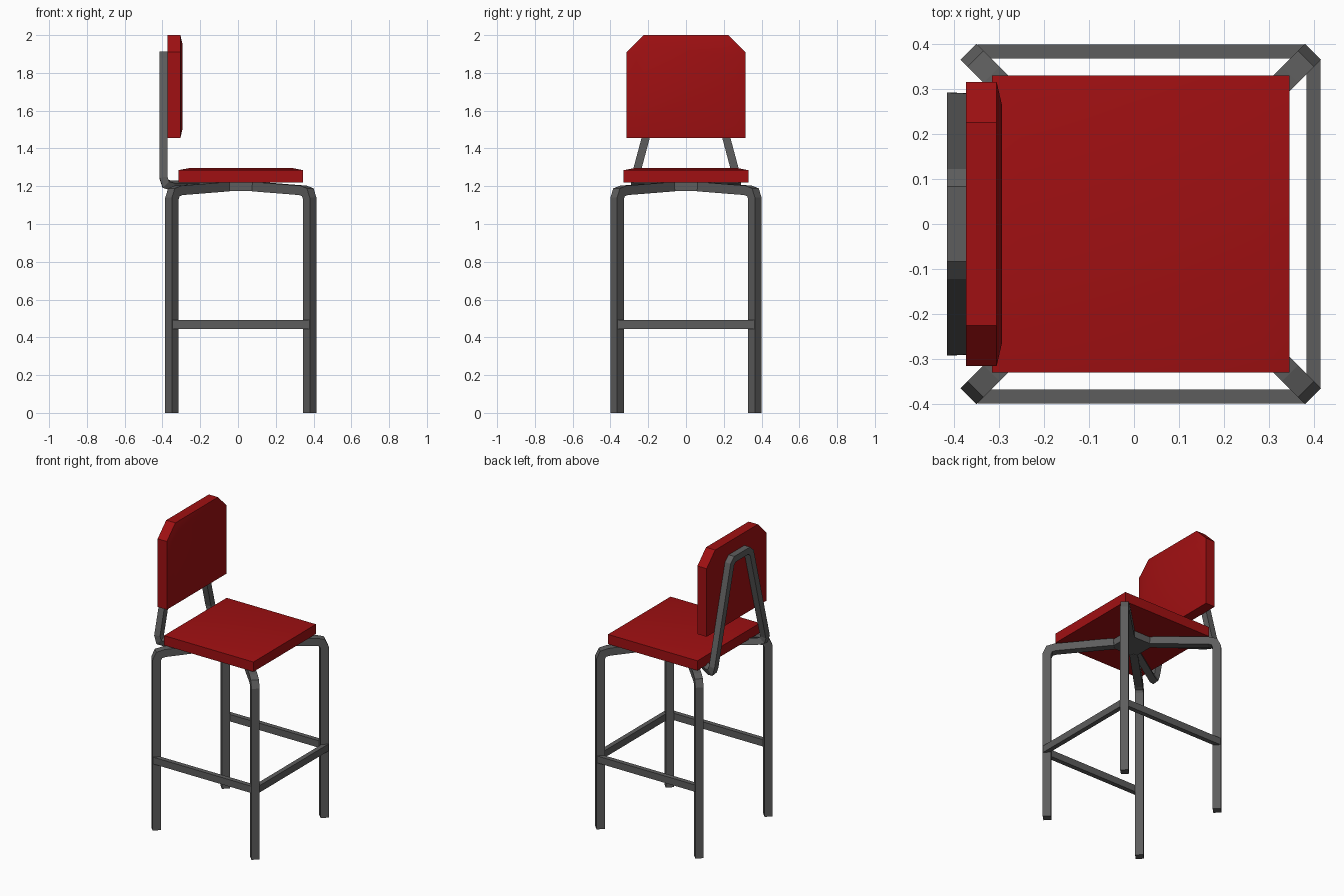
import bpy, bmesh, math
from mathutils import Vector

if "Cube" in bpy.data.objects:
    bpy.data.objects.remove(bpy.data.objects["Cube"])


def material(name, rgb):
    m = bpy.data.materials.new(name)
    m.diffuse_color = (*rgb, 1)
    m.use_nodes = True
    m.node_tree.nodes["Principled BSDF"].inputs["Base Color"].default_value = m.diffuse_color
    return m


RED = material("red upholstery", (0.35, 0.005, 0.006))
GREY = material("dark grey metal", (0.11, 0.11, 0.11))
CX = 0.015  # centre of the leg frame


def finish(bm, name, mat):
    bmesh.ops.recalc_face_normals(bm, faces=bm.faces)
    me = bpy.data.meshes.new(name)
    bm.to_mesh(me)
    bm.free()
    me.materials.append(mat)
    ob = bpy.data.objects.new(name, me)
    bpy.context.collection.objects.link(ob)
    return ob


def box(name, lo, hi, mat):
    bm = bmesh.new()
    bmesh.ops.create_cube(bm, size=1)
    for v in bm.verts:
        v.co = [a + (b - a) * (c + 0.5) for a, b, c in zip(lo, hi, v.co)]
    return finish(bm, name, mat)


def sweep(name, path, u, v, mat):
    """Rectangular tube with mitred bends; u and v are half-size vectors."""
    pts = [Vector(p) for p in path]
    offs = [Vector(u) + Vector(v), Vector(v) - Vector(u),
            -Vector(u) - Vector(v), Vector(u) - Vector(v)]
    bm = bmesh.new()
    rings = []
    for i, p in enumerate(pts):
        d_in = (p - pts[i - 1]).normalized() if i else (pts[1] - p).normalized()
        d_out = (pts[i + 1] - p).normalized() if i < len(pts) - 1 else d_in
        n = (d_in + d_out).normalized()
        offs = [o - d_in * (o.dot(n) / d_in.dot(n)) for o in offs]
        rings.append([bm.verts.new(p + o) for o in offs])
    for a, b in zip(rings, rings[1:]):
        for k in range(4):
            j = (k + 1) % 4
            bm.faces.new((a[k], a[j], b[j], b[k]))
    bm.faces.new(rings[0])
    bm.faces.new(rings[-1])
    return finish(bm, name, mat)


def cushion(name, outline, thickness, inset, rise):
    """Extrude an outline along its direction and crown the outer face."""
    bm = bmesh.new()
    face = bm.faces.new([bm.verts.new(p) for p in outline])
    t = Vector(thickness)
    ext = bmesh.ops.extrude_face_region(bm, geom=[face], use_keep_orig=True)["geom"]
    top = [g for g in ext if isinstance(g, bmesh.types.BMFace)][0]
    bmesh.ops.translate(bm, verts=top.verts, vec=t)
    bmesh.ops.recalc_face_normals(bm, faces=bm.faces)
    bmesh.ops.inset_region(bm, faces=[top], thickness=inset, use_even_offset=True)
    bmesh.ops.translate(bm, verts=top.verts, vec=t.normalized() * rise)
    ob = finish(bm, name, RED)
    bpy.ops.object.select_all(action='DESELECT')
    ob.select_set(True)
    bpy.context.view_layer.objects.active = ob
    bpy.ops.object.shade_smooth_by_angle(angle=math.radians(25))


# Seat cushion
cushion("seat", [(-0.315, -0.33, 1.22), (0.345, -0.33, 1.22),
                 (0.345, 0.33, 1.22), (-0.315, 0.33, 1.22)],
        (0, 0, 0.065), 0.062, 0.012)

# Backrest with clipped upper corners
half = [(0.315, 1.455), (0.315, 1.91), (0.225, 2.0)]
ring = half + [(-y, z) for y, z in reversed(half)]
cushion("backrest", [(-0.373, y, z) for y, z in ring], (0.068, 0, 0), 0.052, 0.012)

# Four legs bending in to the hub
profile = [(0.516, 0), (0.516, 1.135), (0.501, 1.168), (0.465, 1.178), (0.11, 1.198)]
S = math.sqrt(0.5)
for sx in (-1, 1):
    for sy in (-1, 1):
        name = ("back" if sx < 0 else "front") + "_leg"
        sweep(name, [(CX + r * S * sx, r * S * sy, z) for r, z in profile],
              (0.025 * S * sx, 0.025 * S * sy, 0),
              (-0.025 * S * sy, 0.025 * S * sx, 0), GREY)

# Hub plate under the seat
box("hub", (CX - 0.095, -0.0925, 1.175), (CX + 0.09, 0.0925, 1.221), GREY)

# Footrest bars on both sides and the front
for s in (-1, 1):
    y0, y1 = sorted((0.368 * s, 0.399 * s))
    box("side_bar", (-0.347, y0, 0.445), (0.38, y1, 0.491), GREY)
box("front_bar", (0.383, -0.366, 0.445), (0.414, 0.366, 0.491), GREY)

# Back support: an upside-down V tube, bent forward under the seat
X = -0.394
for s in (-1, 1):
    sweep("back_support",
          [(X, 0, 1.893), (X, 0.075 * s, 1.893), (X, 0.103 * s, 1.868),
           (X, 0.27 * s, 1.245), (-0.384, 0.27 * s, 1.213),
           (-0.35, 0.252 * s, 1.203), (-0.06, 0.06 * s, 1.2)],
          (0.021, 0, 0), (0, 0, 0.021), GREY)
